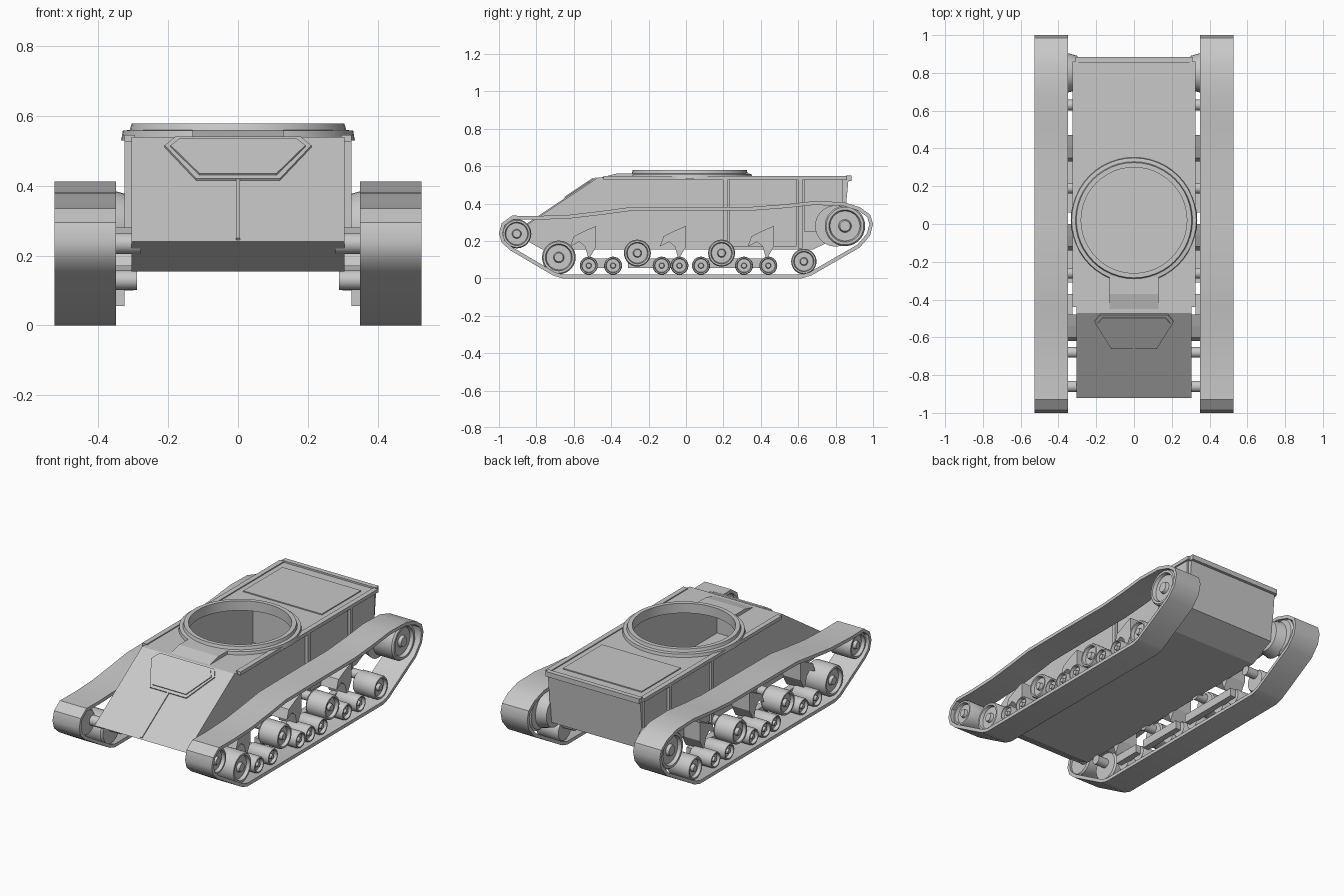
import bpy, bmesh, math
from mathutils import Vector

if "Cube" in bpy.data.objects:
    bpy.data.objects.remove(bpy.data.objects["Cube"])

grey = bpy.data.materials.new("plain_grey")
grey.diffuse_color = (0.58, 0.58, 0.58, 1)
grey.use_nodes = True
grey.node_tree.nodes["Principled BSDF"].inputs["Base Color"].default_value = grey.diffuse_color


def finish(name, bm, smooth=False):
    bmesh.ops.recalc_face_normals(bm, faces=bm.faces)
    me = bpy.data.meshes.new(name)
    bm.to_mesh(me)
    bm.free()
    me.materials.append(grey)
    ob = bpy.data.objects.new(name, me)
    bpy.context.collection.objects.link(ob)
    bpy.ops.object.select_all(action='DESELECT')
    bpy.context.view_layer.objects.active = ob
    ob.select_set(True)
    if smooth:
        bpy.ops.object.shade_smooth_by_angle(angle=math.radians(35))
    return ob


def extrude(name, pts, offset):
    """Flat outline of 3D points pushed along an offset."""
    bm = bmesh.new()
    face = bm.faces.new([bm.verts.new(p) for p in pts])
    new = bmesh.ops.extrude_face_region(bm, geom=[face])['geom']
    moved = [v for v in new if isinstance(v, bmesh.types.BMVert)]
    bmesh.ops.translate(bm, verts=moved, vec=offset)
    if not any(len(f.verts) == len(pts) and all(v not in moved for v in f.verts) for f in bm.faces):
        bm.faces.new([v for v in bm.verts if v not in moved])
    return finish(name, bm)


def side_profile(name, yz, x0, x1):
    return extrude(name, [(x0, y, z) for y, z in yz], (x1 - x0, 0, 0))


def box(name, x0, x1, y0, y1, z0, z1):
    return side_profile(name, [(y0, z0), (y1, z0), (y1, z1), (y0, z1)], x0, x1)


def lathe(name, profile, centre, axis, n=32, closed=False):
    """Revolve (radius, distance along axis) pairs about x or z."""
    bm = bmesh.new()
    rings = []
    for r, h in profile:
        ring = []
        for i in range(n):
            a = 2 * math.pi * i / n
            c, s = r * math.cos(a), r * math.sin(a)
            p = (h, c, s) if axis == 'x' else (c, s, h)
            ring.append(bm.verts.new(Vector(p) + Vector(centre)))
        rings.append(ring)
    pairs = list(zip(rings, rings[1:]))
    if closed:
        pairs.append((rings[-1], rings[0]))
    for a, b in pairs:
        for i in range(n):
            j = (i + 1) % n
            bm.faces.new((a[i], a[j], b[j], b[i]))
    if not closed:
        bm.faces.new(rings[0])
        bm.faces.new(rings[-1])
    return finish(name, bm, True)


# Hull, hollowed out below the turret opening
hull = side_profile("hull", [(-0.92, 0.24), (-0.47, 0.54), (0.87, 0.54),
                             (0.84, 0.23), (0.68, 0.155), (-0.77, 0.155)], -0.305, 0.305)
cavity = side_profile("cavity_cutter", [(-0.70, 0.18), (0.55, 0.18), (0.55, 0.52),
                                        (-0.45, 0.52), (-0.70, 0.35)], -0.285, 0.285)
opening = lathe("opening_cutter", [(0.28, 0.45), (0.28, 0.65)], (0, 0.02, 0), 'z', 48)
for cutter in (cavity, opening):
    cutter.hide_render = True
    mod = hull.modifiers.new("cut", 'BOOLEAN')
    mod.object, mod.operation, mod.solver = cutter, 'DIFFERENCE', 'EXACT'
    bpy.context.view_layer.objects.active = hull
    bpy.ops.object.modifier_apply(modifier=mod.name)
for cutter in (cavity, opening):
    bpy.data.objects.remove(cutter)

# Stepped turret ring
lathe("turret_ring", [(0.28, 0.53), (0.28, 0.578), (0.305, 0.578), (0.31, 0.56),
                      (0.33, 0.558), (0.335, 0.53)], (0, 0.02, 0), 'z', 48, True)

# Glacis: framed hatch and centre seam
slope = Vector((0, 0.45, 0.30)).normalized()
normal = Vector((0, -slope.z, slope.y))
top_edge = Vector((0, -0.47, 0.54))


def on_glacis(x, z):
    return Vector((x, 0, 0)) + top_edge + slope * ((z - 0.54) / slope.z)


hatch = [(-0.18, 0.535), (-0.21, 0.51), (-0.12, 0.415), (0.12, 0.415), (0.21, 0.51), (0.18, 0.535)]
extrude("hatch_frame", [on_glacis(x, z) for x, z in hatch], normal * 0.007)
extrude("hatch_cover", [on_glacis(x * 0.92, 0.48 + (z - 0.48) * 0.85) for x, z in hatch],
        normal * 0.013)
extrude("glacis_seam", [on_glacis(x, z) for x, z in
                        ((-0.006, 0.245), (0.006, 0.245), (0.006, 0.415), (-0.006, 0.415))],
        normal * 0.006)

# Low fairing between ring and hatch, and rear deck plate
side_profile("front_fairing", [(-0.47, 0.535), (-0.37, 0.56), (-0.28, 0.56), (-0.28, 0.535)], -0.13, 0.13)
box("engine_deck", -0.26, 0.26, 0.42, 0.79, 0.535, 0.546)
box("rear_lip", -0.31, 0.31, 0.855, 0.885, 0.52, 0.55)

# Track outline in the side plane
track = [(-0.93, 0.335), (-0.80, 0.333), (-0.62, 0.34), (-0.45, 0.36), (-0.30, 0.38),
         (0.0, 0.382), (0.35, 0.382), (0.52, 0.395), (0.68, 0.412), (0.84, 0.408),
         (0.93, 0.38), (0.985, 0.34), (1.0, 0.29), (0.985, 0.23), (0.93, 0.165),
         (0.80, 0.09), (0.67, 0.015), (0.62, 0.0), (-0.66, 0.0), (-0.71, 0.015),
         (-0.83, 0.085), (-0.94, 0.15), (-0.985, 0.19), (-1.0, 0.24), (-0.985, 0.295)]


def track_belt(name, x0, x1, thick=0.02):
    bm = bmesh.new()
    loops = []
    n = len(track)
    for i in range(n):
        a, p, b = (Vector(track[(i + k) % n]) for k in (-1, 0, 1))
        d = (b - a).normalized()
        q = p + Vector((d.y, -d.x)) * thick
        loops.append([bm.verts.new(v) for v in ((x0, *p), (x1, *p), (x1, *q), (x0, *q))])
    for i in range(n):
        a, b = loops[i], loops[(i + 1) % n]
        for k in range(4):
            m = (k + 1) % 4
            bm.faces.new((a[k], a[m], b[m], b[k]))
    return finish(name, bm, True)


def wheel(name, side, y, z, r, inner=0.36, outer=0.505):
    """Disc wheel with a dished outer face and raised hub."""
    prof = [(r * 0.9, inner), (r, inner + 0.01), (r, outer - 0.01), (r * 0.93, outer),
            (r * 0.80, outer), (r * 0.74, outer - 0.02), (r * 0.32, outer - 0.02),
            (r * 0.26, outer - 0.002)]
    lathe(name, [(a, h * side) for a, h in prof], (0, y, z), 'x', 28)


small = [-0.52, -0.39, -0.13, -0.035, 0.08, 0.31, 0.44]
for side, tag in ((1, "right"), (-1, "left")):
    track_belt("track_" + tag, side * 0.35, side * 0.526)
    # End wheels, outer road wheels and bogie wheels
    wheel("front_idler_" + tag, side, -0.905, 0.238, 0.078)
    wheel("rear_sprocket_" + tag, side, 0.85, 0.28, 0.108)
    wheel("front_road_wheel_" + tag, side, -0.68, 0.112, 0.09)
    wheel("rear_road_wheel_" + tag, side, 0.63, 0.09, 0.068)
    for y in small:
        wheel("bogie_wheel_" + tag, side, y, 0.068, 0.048)
    for y in (-0.26, 0.19):
        wheel("return_wheel_" + tag, side, y, 0.135, 0.072, 0.36, 0.49)
    # Inner gearbox housing and idler mount join hull to the end wheels
    lathe("sprocket_housing_" + tag, [(0.09, side * 0.30), (0.11, side * 0.37)], (0, 0.80, 0.28), 'x')
    lathe("idler_axle_" + tag, [(0.03, side * 0.28), (0.03, side * 0.37)], (0, -0.86, 0.235), 'x')
    # Curved suspension brackets
    for y, flip in ((-0.54, 1), (-0.06, 1), (0.41, 1)):
        arm = [(-0.08, 0.17), (-0.06, 0.225), (0.0, 0.255), (0.06, 0.28), (0.06, 0.17),
               (0.02, 0.10), (0.0, 0.17), (-0.03, 0.195)]
        side_profile("suspension_bracket_" + tag, [(y + flip * a, z) for a, z in arm],
                     side * 0.30, side * 0.42)
    # Bogie beams and axles tie the wheels to the hull
    for y0, y1 in ((-0.54, -0.37), (-0.31, -0.02), (0.06, 0.46)):
        box("bogie_beam_" + tag, side * 0.325, side * 0.365, y0, y1, 0.055, 0.105)
    for y in (-0.68, -0.26, 0.19, 0.63):
        lathe("axle_" + tag, [(0.028, side * 0.29), (0.028, side * 0.38)], (0, y, 0.165 if abs(y) < 0.5 else 0.13), 'x', 16)
    # Side armour panels, vertical joint strips and roof edging
    box("side_panel_" + tag, side * 0.30, side * 0.315, 0.23, 0.59, 0.17, 0.53)
    box("rear_side_panel_" + tag, side * 0.30, side * 0.315, 0.63, 0.84, 0.25, 0.53)
    for y in (0.21, 0.61):
        box("joint_strip_" + tag, side * 0.30, side * 0.325, y - 0.012, y + 0.012, 0.16, 0.545)
    box("roof_edge_" + tag, side * 0.295, side * 0.325, -0.44, 0.86, 0.525, 0.546)
